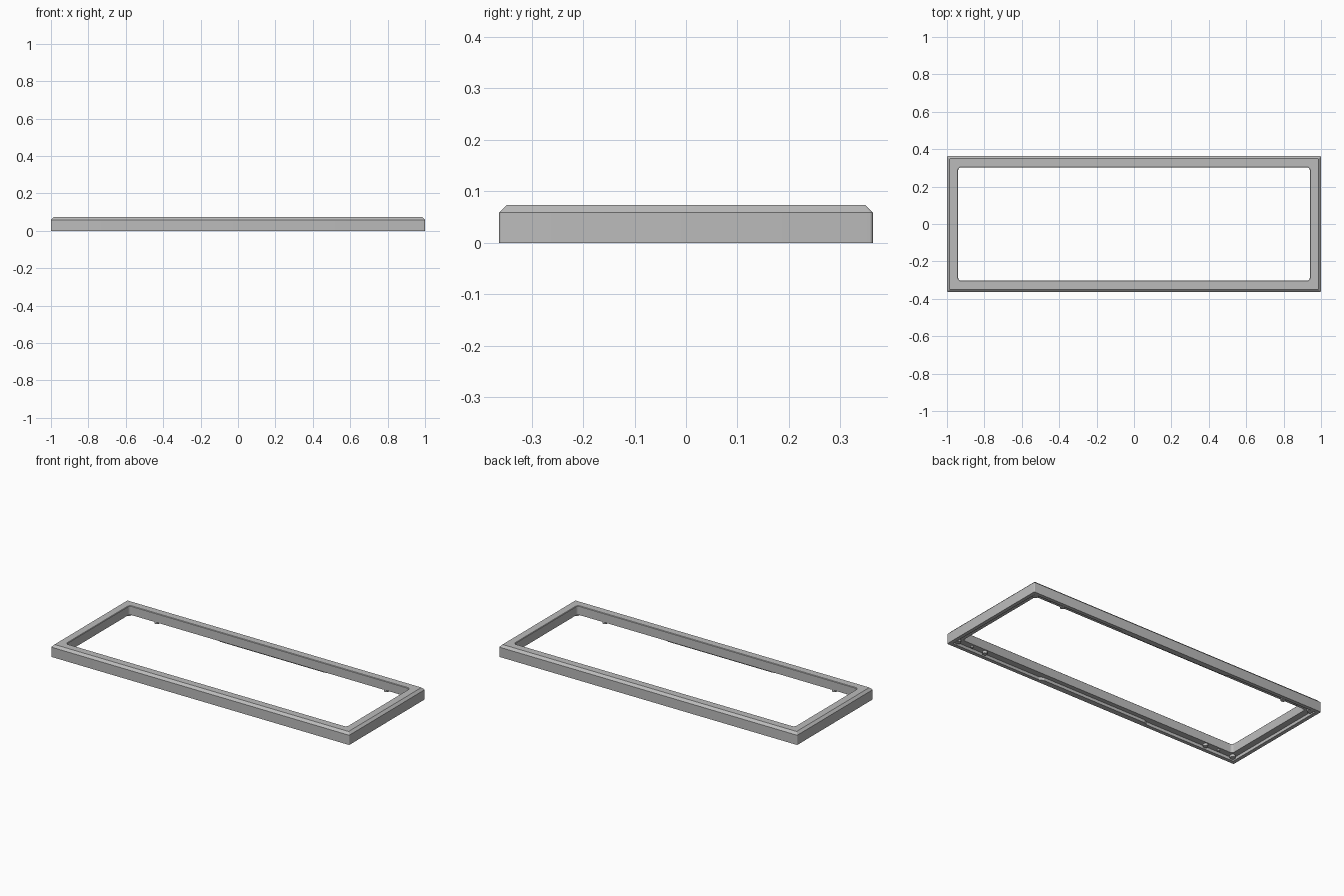
import bpy, bmesh, math

cube = bpy.data.objects.get("Cube")
if cube:
    bpy.data.objects.remove(cube, do_unlink=True)

HX, HY, TOP, SHELF, RIM = 1.0, 0.363, 0.073, 0.018, 0.022

grey = bpy.data.materials.new("plain grey")
grey.use_nodes = True
grey.diffuse_color = (0.5, 0.5, 0.5, 1)
grey.node_tree.nodes["Principled BSDF"].inputs["Base Color"].default_value = (0.5, 0.5, 0.5, 1)


def finish(name, bm):
    bmesh.ops.recalc_face_normals(bm, faces=bm.faces)
    mesh = bpy.data.meshes.new(name)
    bm.to_mesh(mesh)
    bm.free()
    mesh.materials.append(grey)
    obj = bpy.data.objects.new(name, mesh)
    bpy.context.collection.objects.link(obj)
    return obj


def rounded_loop(bm, inset, z, radius, steps=5):
    """Ring of vertices around a rounded rectangle."""
    ring = []
    corners = ((1, 1), (-1, 1), (-1, -1), (1, -1))
    for i, (sx, sy) in enumerate(corners):
        for k in range(steps + 1):
            a = math.pi / 2 * (i + k / steps)
            ring.append(bm.verts.new((sx * (HX - inset - radius) + radius * math.cos(a),
                                      sy * (HY - inset - radius) + radius * math.sin(a), z)))
    return ring


def prism(name, outline, z0, z1):
    bm = bmesh.new()
    face = bm.faces.new([bm.verts.new((x, y, z0)) for x, y in outline])
    new = bmesh.ops.extrude_face_region(bm, geom=[face])["geom"]
    bmesh.ops.translate(bm, vec=(0, 0, z1 - z0), verts=[v for v in new if isinstance(v, bmesh.types.BMVert)])
    return finish(name, bm)


def boss(name, x, y, radius, z0):
    """Round screw boss hanging under the shelf."""
    bm = bmesh.new()
    bmesh.ops.create_cone(bm, cap_ends=True, segments=20, radius1=radius, radius2=radius, depth=SHELF + 0.004 - z0)
    bmesh.ops.translate(bm, vec=(x, y, (SHELF + 0.004 + z0) / 2), verts=bm.verts)
    return finish(name, bm)


# Frame: chamfered outside, rounded opening, recessed underside
bm = bmesh.new()
section = [(0, 0, 0.006), (0, 0.059, 0.006), (0.014, TOP, 0.003),
           (0.057, TOP, 0.019), (0.06, TOP - 0.003, 0.016),
           (0.06, SHELF, 0.016), (RIM, SHELF, 0.004), (RIM, 0, 0.004)]
rings = [rounded_loop(bm, *s) for s in section]
for a, b in zip(rings, rings[1:] + rings[:1]):
    for i in range(len(a)):
        j = (i + 1) % len(a)
        bm.faces.new((a[i], a[j], b[j], b[i]))
frame = finish("frame", bm)
bpy.context.view_layer.objects.active = frame
frame.select_set(True)
bpy.ops.object.shade_smooth_by_angle(angle=math.radians(25))

# Thicker middle of the rim and the bosses on both long sides
for sy, side in ((-1, "front"), (1, "back")):
    outer, inner = sy * (HY - RIM + 0.002), sy * (HY - 0.033)
    prism(side + "_rim_pad", [(-0.38, outer), (0.38, outer), (0.35, inner), (-0.35, inner)], 0, SHELF + 0.002)
    for sx, end in ((-1, "right"), (1, "left")):
        boss(f"{side}_{end}_boss", sx * 0.77, sy * 0.322, 0.014, 0.004)
        boss(f"{side}_{end}_small_boss", sx * 0.86, sy * 0.322, 0.008, 0.01)
        boss(f"{side}_{end}_corner_boss", sx * 0.958, sy * 0.321, 0.016, 0.004)
